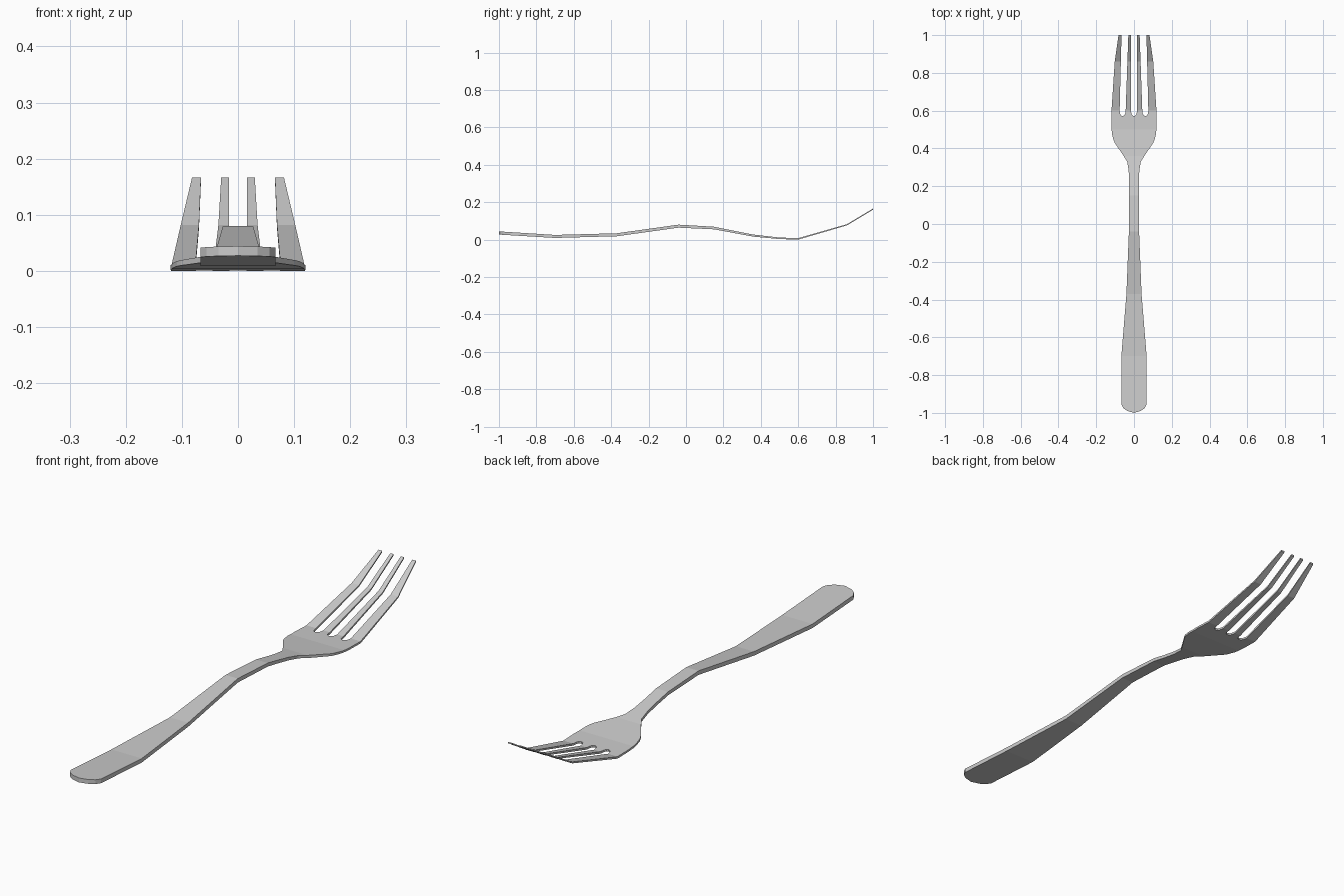
import bpy, bmesh
from mathutils import Vector

if "Cube" in bpy.data.objects:
    bpy.data.objects.remove(bpy.data.objects["Cube"])

# Side profile stations: y, bottom z, top z
PROFILE = [(-1.0, 0.030, 0.047), (-0.70, 0.012, 0.028), (-0.37, 0.021, 0.037),
           (-0.04, 0.067, 0.083), (0.15, 0.058, 0.072), (0.36, 0.019, 0.030),
           (0.50, 0.006, 0.014), (0.60, 0.003, 0.011), (0.86, 0.079, 0.085),
           (1.0, 0.163, 0.169)]


def height(y, k):
    """Linear height of bottom (k=1) or top (k=2) at y."""
    for a, b in zip(PROFILE, PROFILE[1:]):
        if y <= b[0] + 1e-5:
            return a[k] + (b[k] - a[k]) * (y - a[0]) / (b[0] - a[0])
    return PROFILE[-1][k]


# Right half of the plan outline: handle, neck, bowl, outer tine
half = [(0.035, -0.99), (0.056, -0.975), (0.067, -0.955), (0.067, -0.70),
        (0.040, -0.37), (0.027, -0.04), (0.026, 0.22), (0.028, 0.28),
        (0.036, 0.33), (0.055, 0.36), (0.102, 0.43), (0.109, 0.445),
        (0.117, 0.48), (0.120, 0.53), (0.119, 0.60), (0.102, 0.86),
        (0.082, 1.0), (0.066, 1.0)]
# Side slot with a rounded root, then inner tine and half the middle slot
half += [(0.076, 0.60), (0.073, 0.582), (0.068, 0.574), (0.060, 0.571),
         (0.052, 0.574), (0.047, 0.582), (0.044, 0.60)]
half += [(0.030, 1.0), (0.016, 1.0), (0.016, 0.60), (0.013, 0.582), (0.008, 0.574)]
outline = [(0, -1.0)] + half + [(0, 0.571)] + [(-x, y) for x, y in reversed(half)]

# Flat outline, cut into bands where the side profile bends
bm = bmesh.new()
bm.faces.new([bm.verts.new((x, y, 0)) for x, y in outline])
for y, _, _ in PROFILE[1:-1]:
    bmesh.ops.bisect_plane(bm, geom=bm.verts[:] + bm.edges[:] + bm.faces[:], dist=1e-5,
                           plane_co=Vector((0, y, 0)), plane_no=Vector((0, 1, 0)))

# Give it thickness and bend it along the profile
ext = bmesh.ops.extrude_face_region(bm, geom=bm.faces[:], use_keep_orig=True)
top = {g for g in ext["geom"] if isinstance(g, bmesh.types.BMVert)}
for v in bm.verts:
    v.co.z = height(v.co.y, 2 if v in top else 1)
bmesh.ops.recalc_face_normals(bm, faces=bm.faces[:])

mesh = bpy.data.meshes.new("fork")
bm.to_mesh(mesh)
bm.free()
fork = bpy.data.objects.new("fork", mesh)
bpy.context.collection.objects.link(fork)

# Rest the fork on the ground
low = min(v.co.z for v in mesh.vertices)
for v in mesh.vertices:
    v.co.z -= low
